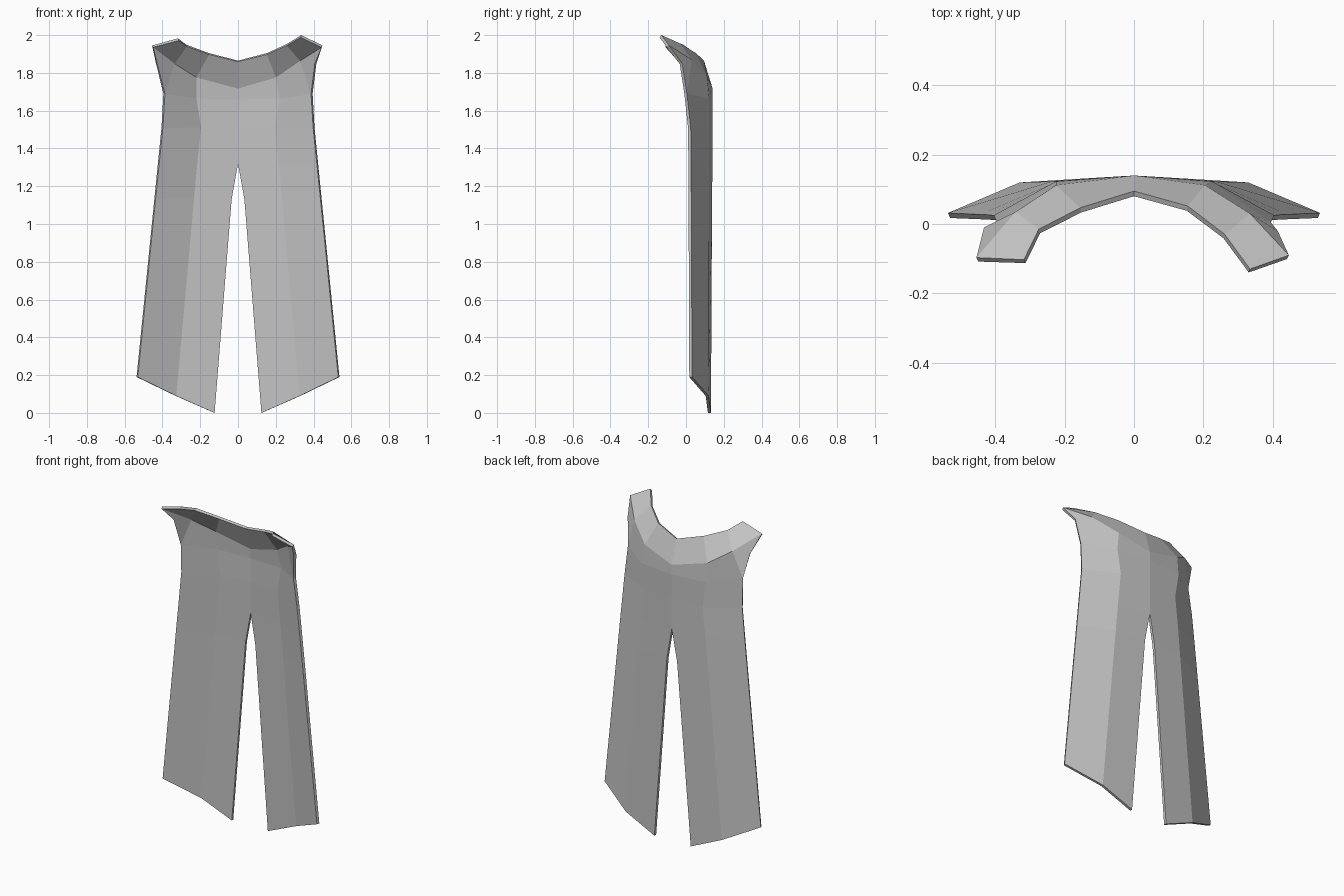
import bpy, bmesh

cube = bpy.data.objects.get("Cube")
if cube:
    bpy.data.objects.remove(cube, do_unlink=True)

cloth = bpy.data.materials.new("grey cloth")
cloth.use_nodes = True
grey = (0.55, 0.55, 0.55, 1)
cloth.diffuse_color = grey
cloth.node_tree.nodes["Principled BSDF"].inputs["Base Color"].default_value = grey

# Hanging panel, one half: rows of centre, fold and outer edge points
panel = [
    [(0, .14, 1.66), (.225, .123, 1.665), (.395, .005, 1.69)],
    [(0, .14, 1.51), (.2, .123, 1.51), (.405, .025, 1.51)],
    [(0, .14, 1.32), (.22, .123, 1.32), (.424, .027, 1.32)],
    [(.035, .138, 1.13), (.237, .123, 1.13), (.443, .028, 1.13)],
    [(.125, .132, 0), (.33, .12, .09), (.537, .032, .19)],
]

# Collar rim, collar base and side notch; the two shoulders differ a little
left_collar = (
    [(0, .095, 1.865), (.155, .052, 1.905), (.262, -.03, 1.955), (.335, -.13, 2)],
    [(0, .14, 1.72), (.205, .112, 1.78), (.335, .03, 1.87), (.447, -.09, 1.945)],
    (.415, -.02, 1.85))
right_collar = (
    [(0, .095, 1.865), (.155, .047, 1.905), (.275, -.015, 1.95), (.318, -.103, 1.983)],
    [(0, .14, 1.72), (.225, .112, 1.78), (.342, .035, 1.855), (.455, -.097, 1.945)],
    (.433, -.01, 1.845))

bm = bmesh.new()


def add_face(points, side):
    verts = [bm.verts.new((x * side, y, z)) for x, y, z in points]
    bm.faces.new(verts)


def add_strip(upper, lower, side):
    for i in range(len(lower) - 1):
        add_face((upper[i], upper[i + 1], lower[i + 1], lower[i]), side)


for side, (rim, base, notch) in ((1, left_collar), (-1, right_collar)):
    add_strip(rim, base, side)
    add_strip(base, panel[0], side)
    add_face((base[2], base[3], notch, panel[0][2]), side)
    for upper, lower in zip(panel, panel[1:]):
        add_strip(upper, lower, side)

# Join the pieces into one sheet whose outside faces the back
bmesh.ops.remove_doubles(bm, verts=bm.verts, dist=.0005)
bmesh.ops.recalc_face_normals(bm, faces=bm.faces)
if sum(f.normal.y * f.calc_area() for f in bm.faces) < 0:
    bmesh.ops.reverse_faces(bm, faces=bm.faces)

mesh = bpy.data.meshes.new("cape")
bm.to_mesh(mesh)
bm.free()
mesh.materials.append(cloth)
cape = bpy.data.objects.new("cape", mesh)
bpy.context.collection.objects.link(cape)

# Cloth thickness, grown inwards
solid = cape.modifiers.new("thickness", "SOLIDIFY")
solid.thickness = .016
solid.offset = -1
